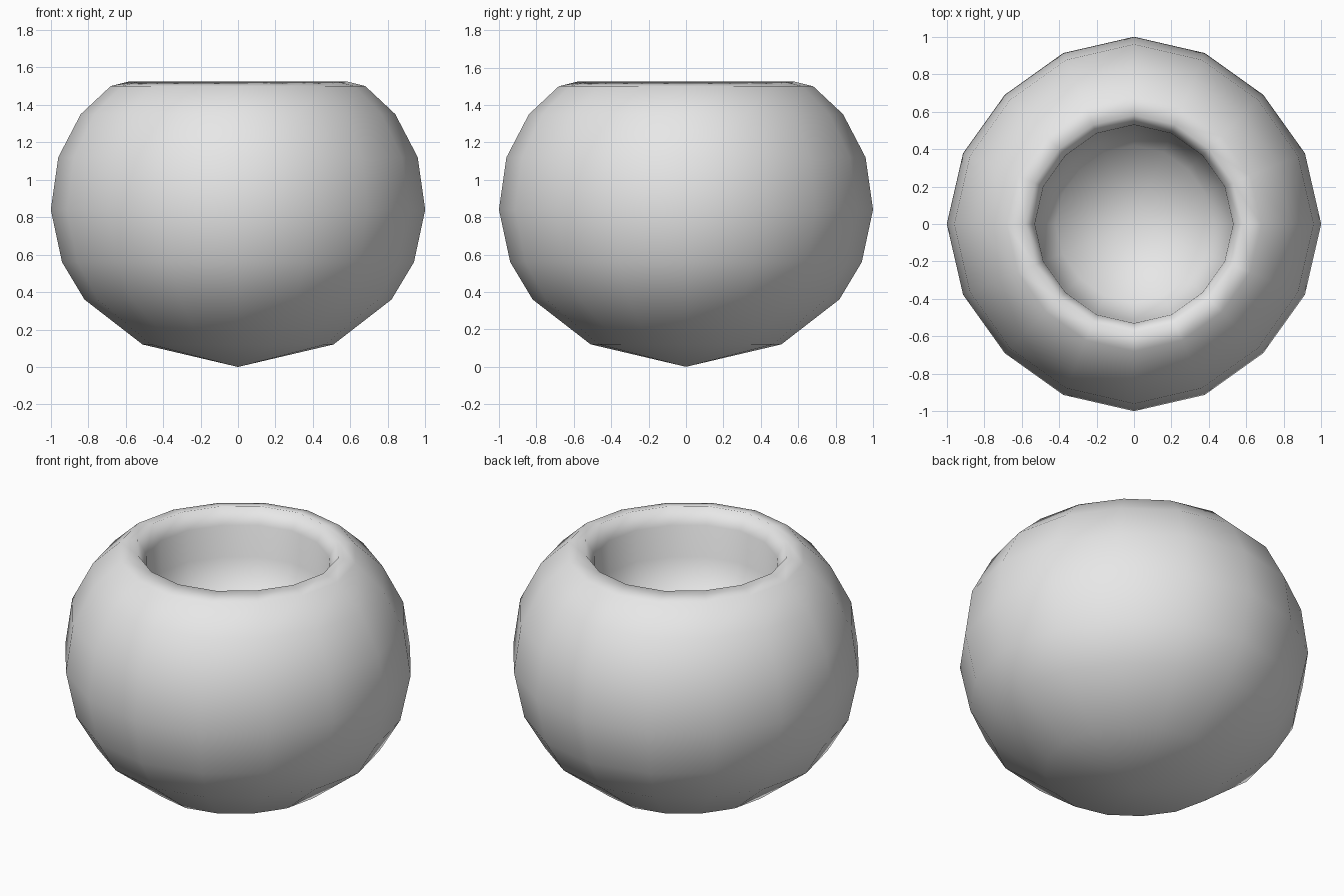
import bpy, bmesh
from math import cos, sin, pi

cube = bpy.data.objects.get("Cube")
if cube:
    bpy.data.objects.remove(cube, do_unlink=True)

SIDES = 16

# Plain grey clay
grey = (0.8, 0.8, 0.8, 1.0)
clay = bpy.data.materials.new("grey clay")
clay.use_nodes = True
clay.diffuse_color = grey
shader = clay.node_tree.nodes["Principled BSDF"]
shader.inputs["Base Color"].default_value = grey

# Profile (radius, height): outer wall, rounded rim, then cavity wall
profile = [(0.51, 0.12), (0.82, 0.36), (0.94, 0.56), (1.0, 0.84),
           (0.96, 1.12), (0.84, 1.35), (0.68, 1.5), (0.58, 1.525),
           (0.53, 1.43), (0.52, 1.24), (0.42, 1.04)]
BASE_HEIGHT, FLOOR_HEIGHT = 0.0, 0.88


def ring(bm, radius, height):
    """One loop, slightly squeezed on the diagonals."""
    verts = []
    for i in range(SIDES):
        a = 2 * pi * i / SIDES
        r = radius * (1 - 0.024 * sin(2 * a) ** 2)
        verts.append(bm.verts.new((r * cos(a), r * sin(a), height)))
    return verts


def fan(bm, loop, height):
    """Close a loop to a shallow point."""
    tip = bm.verts.new((0, 0, height))
    for i in range(SIDES):
        bm.faces.new((loop[i], loop[(i + 1) % SIDES], tip))


# Hollow round bowl
bm = bmesh.new()
loops = [ring(bm, r, z) for r, z in profile]
for low, high in zip(loops, loops[1:]):
    for i in range(SIDES):
        j = (i + 1) % SIDES
        bm.faces.new((low[i], low[j], high[j], high[i]))
fan(bm, loops[0], BASE_HEIGHT)
fan(bm, loops[-1], FLOOR_HEIGHT)
bmesh.ops.recalc_face_normals(bm, faces=bm.faces)
for face in bm.faces:
    face.smooth = True

mesh = bpy.data.meshes.new("round_bowl")
bm.to_mesh(mesh)
bm.free()
mesh.materials.append(clay)
bowl = bpy.data.objects.new("round_bowl", mesh)
bpy.context.collection.objects.link(bowl)
